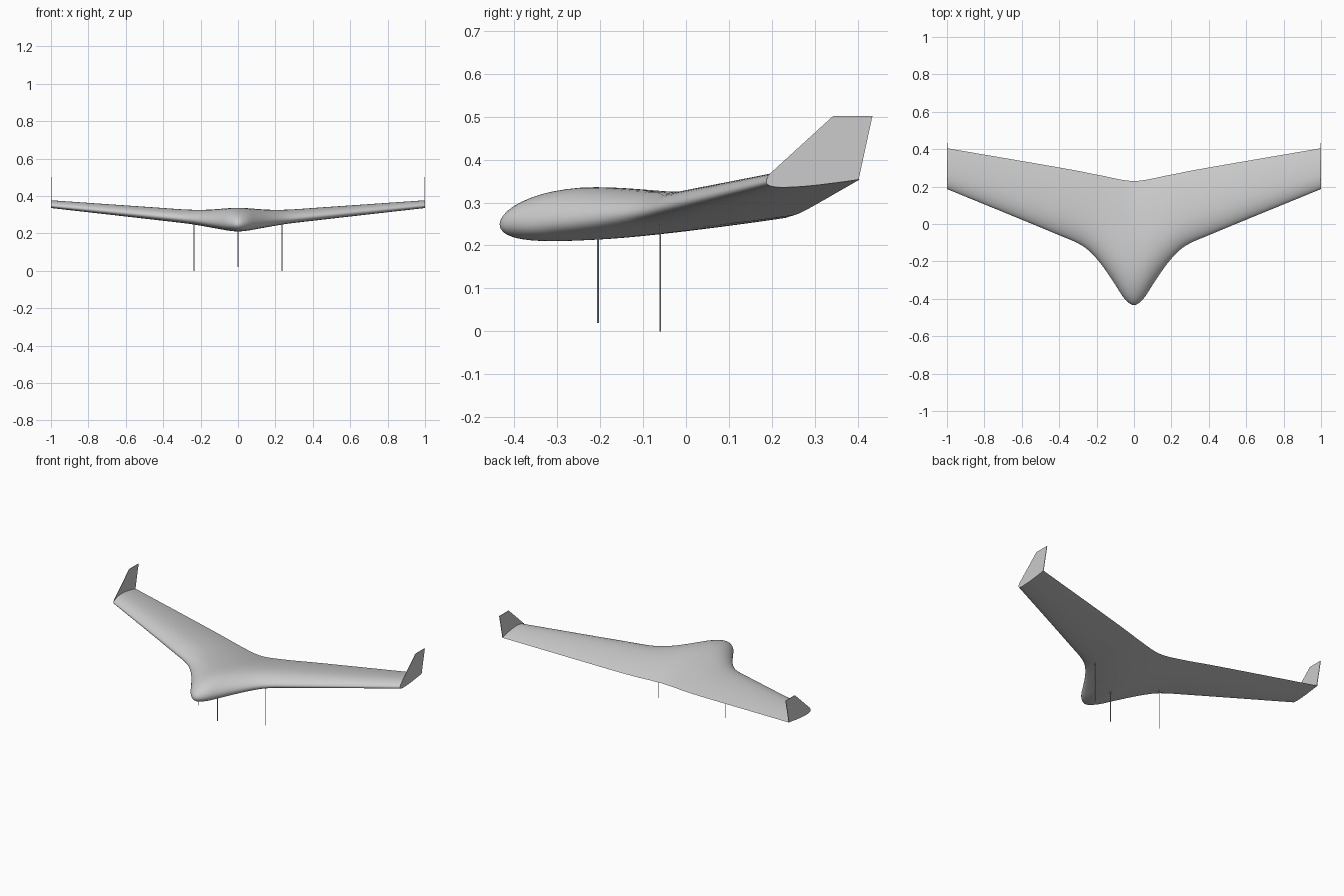
import bpy, bmesh, math

if "Cube" in bpy.data.objects:
    bpy.data.objects.remove(bpy.data.objects["Cube"])

# Spanwise stations: x, leading-edge y, leading-edge z, trailing-edge y, trailing-edge z
STATIONS = [
    (0.00, -0.434, 0.249, 0.230, 0.264),
    (0.05, -0.400, 0.252, 0.234, 0.265),
    (0.10, -0.325, 0.257, 0.243, 0.268),
    (0.15, -0.250, 0.262, 0.254, 0.271),
    (0.20, -0.185, 0.268, 0.264, 0.275),
    (0.25, -0.135, 0.274, 0.274, 0.280),
    (0.30, -0.103, 0.279, 0.284, 0.285),
    (0.40, -0.060, 0.289, 0.302, 0.295),
    (1.00, 0.187, 0.348, 0.405, 0.354),
]
N = 28  # points per airfoil side


def lerp_slopes(k):
    sec = [(b[k] - a[k]) / (b[0] - a[0]) for a, b in zip(STATIONS, STATIONS[1:])]
    return [0.0] + [(p + q) / 2 for p, q in zip(sec, sec[1:])] + [sec[-1]]


SLOPES = {k: lerp_slopes(k) for k in range(1, 5)}


def sample(i, t):
    a, b = STATIONS[i], STATIONS[i + 1]
    h = b[0] - a[0]
    out = [a[0] + h * t]
    for k in range(1, 5):
        m0, m1 = SLOPES[k][i], SLOPES[k][i + 1]
        out.append((2*t**3 - 3*t**2 + 1) * a[k] + (t**3 - 2*t**2 + t) * h * m0
                   + (3*t**2 - 2*t**3) * b[k] + (t**3 - t**2) * h * m1)
    return out


def airfoil():
    """Cambered section, unit chord, from trailing edge over the top and back below."""
    def pt(u, side):
        th = 0.925 * (0.2969 * math.sqrt(u) - 0.126 * u - 0.3516 * u**2
                      + 0.2843 * u**3 - 0.1036 * u**4)
        m, p = 0.031, 0.35
        c = m / p**2 * (2*p*u - u*u) if u < p else m / (1-p)**2 * (1 - 2*p + 2*p*u - u*u)
        return u, c + side * th
    us = [(1 - math.cos(math.pi * j / N)) / 2 for j in range(N + 1)]
    return [pt(u, 1) for u in reversed(us)] + [pt(u, -1) for u in us[1:-1]]


def finish(bm, name):
    bmesh.ops.recalc_face_normals(bm, faces=bm.faces)
    me = bpy.data.meshes.new(name)
    bm.to_mesh(me)
    bm.free()
    ob = bpy.data.objects.new(name, me)
    bpy.context.collection.objects.link(ob)
    return ob


# Blended wing and body, lofted through the airfoil sections
half = [sample(i, s / 4) for i in range(len(STATIONS) - 1) for s in range(4)]
half.append(list(STATIONS[-1]))
span = [[-s[0]] + list(s[1:]) for s in reversed(half[1:])] + half
foil = airfoil()
bm = bmesh.new()
rings = []
for x, ly, lz, ty, tz in span:
    c = ty - ly
    rings.append([bm.verts.new((x, ly + u * c, lz + u * (tz - lz) + w * c)) for u, w in foil])
for r, q in zip(rings, rings[1:]):
    for j in range(len(foil)):
        k = (j + 1) % len(foil)
        bm.faces.new((r[j], r[k], q[k], q[j]))
bm.faces.new(rings[0])
bm.faces.new(rings[-1])
wing = finish(bm, "wing_body")
bpy.context.view_layer.objects.active = wing
wing.select_set(True)
bpy.ops.object.shade_smooth_by_angle(angle=math.radians(40))

# Swept winglets at the wing tips
WINGLET = [(0.187, 0.352), (0.192, 0.364), (0.342, 0.501), (0.434, 0.501), (0.402, 0.354), (0.3, 0.35)]
for side, label in ((1, "left"), (-1, "right")):
    bm = bmesh.new()
    f = bm.faces.new([bm.verts.new((side * 0.997, y, z)) for y, z in WINGLET])
    ext = bmesh.ops.extrude_face_region(bm, geom=[f], use_keep_orig=True)
    for v in ext["geom"]:
        if isinstance(v, bmesh.types.BMVert):
            v.co.x = side * 1.0
    finish(bm, "winglet_" + label)

# Thin landing-gear struts
for name, x, y, z0, z1 in (("nose_strut", 0, -0.205, 0.02, 0.23),
                           ("main_strut_left", 0.235, -0.06, 0, 0.265),
                           ("main_strut_right", -0.235, -0.06, 0, 0.265)):
    bpy.ops.mesh.primitive_cylinder_add(vertices=12, radius=0.002, depth=z1 - z0,
                                        location=(x, y, (z0 + z1) / 2))
    bpy.context.object.name = name
    bpy.ops.object.shade_smooth_by_angle(angle=math.radians(40))
